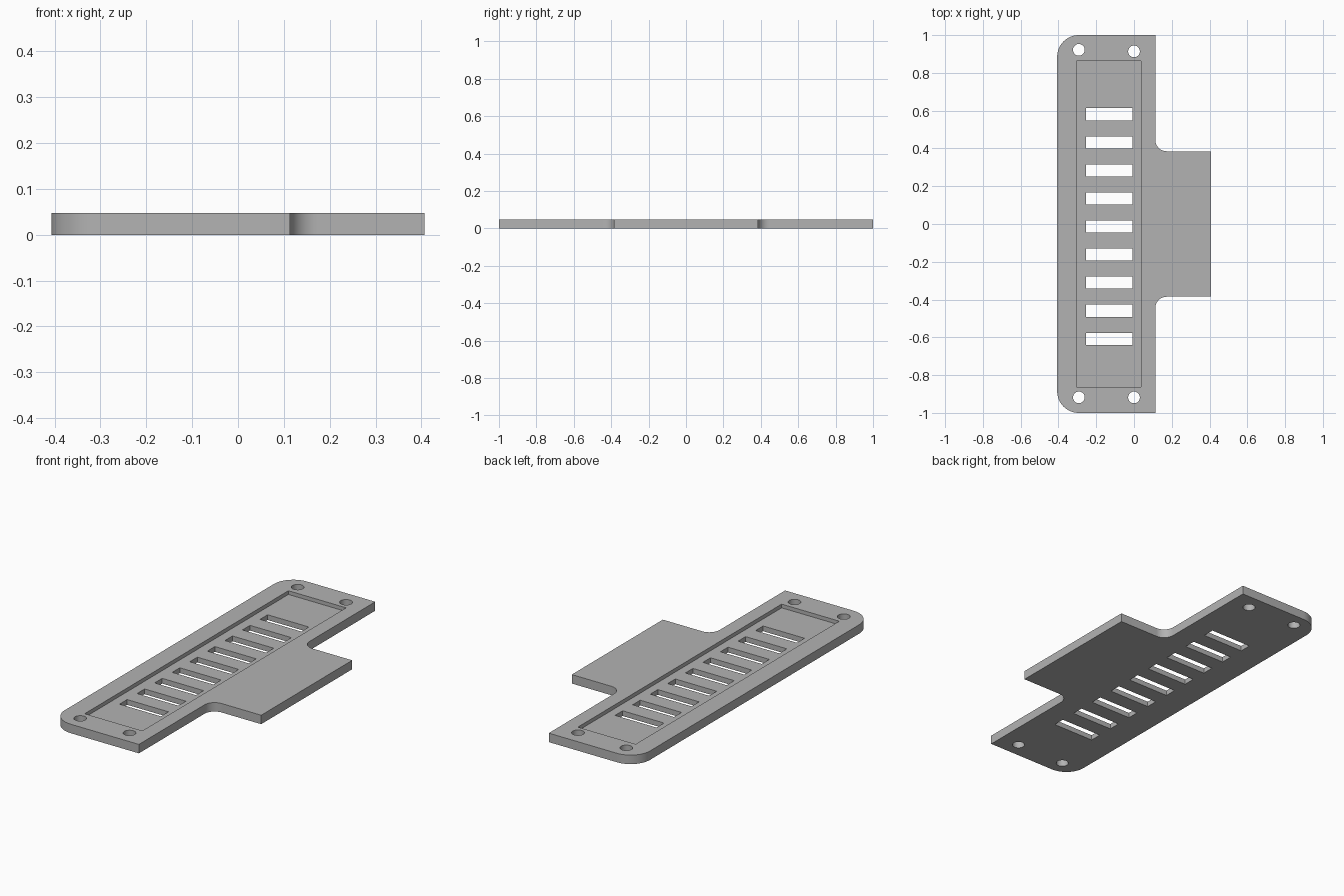
import bpy, bmesh
from math import radians, cos, sin
from mathutils import Matrix

cube = bpy.data.objects.get("Cube")
if cube:
    bpy.data.objects.remove(cube, do_unlink=True)

T = 0.048            # plate thickness
FLOOR = 0.028        # height of the recess floor
HALF_X, STEM_X, TAB_Y = 0.407, 0.113, 0.385
CORNER, FILLET = 0.115, 0.06

grey = bpy.data.materials.new("plain grey")
grey.use_nodes = True
colour = (0.45, 0.45, 0.45, 1)
grey.diffuse_color = colour
grey.node_tree.nodes["Principled BSDF"].inputs["Base Color"].default_value = colour


def arc(cx, cy, r, start, end, steps=12):
    angles = [radians(start + (end - start) * i / steps) for i in range(steps + 1)]
    return [(cx + r * cos(a), cy + r * sin(a)) for a in angles]


def make_object(name, bm):
    bmesh.ops.recalc_face_normals(bm, faces=bm.faces)
    mesh = bpy.data.meshes.new(name)
    bm.to_mesh(mesh)
    bm.free()
    mesh.materials.append(grey)
    obj = bpy.data.objects.new(name, mesh)
    bpy.context.collection.objects.link(obj)
    return obj


def add_box(bm, x0, x1, y0, y1, z0, z1):
    place = Matrix.Translation(((x0 + x1) / 2, (y0 + y1) / 2, (z0 + z1) / 2))
    size = Matrix.Diagonal((x1 - x0, y1 - y0, z1 - z0, 1))
    bmesh.ops.create_cube(bm, size=1, matrix=place @ size)


# Plate outline: upper half, then mirrored for the lower half
upper = [(HALF_X, TAB_Y)]
upper += arc(STEM_X + FILLET, TAB_Y + FILLET, FILLET, 270, 180)
upper += [(STEM_X, 1)]
upper += arc(CORNER - HALF_X, 1 - CORNER, CORNER, 90, 180)
outline = upper + [(x, -y) for x, y in reversed(upper)]

bm = bmesh.new()
base = bm.faces.new([bm.verts.new((x, y, 0)) for x, y in outline])
sweep = bmesh.ops.extrude_face_region(bm, geom=[base], use_keep_orig=True)
top = [v for v in sweep["geom"] if isinstance(v, bmesh.types.BMVert)]
bmesh.ops.translate(bm, verts=top, vec=(0, 0, T))
plate = make_object("vented_plate", bm)

# Shallow rectangular recess
bm = bmesh.new()
add_box(bm, -0.305, 0.037, -0.862, 0.862, FLOOR, 0.1)
recess = make_object("recess_cutter", bm)

# Row of vent slots and four screw holes
bm = bmesh.new()
for i in range(9):
    y = 0.581 - 0.1486 * i
    add_box(bm, -0.254, -0.009, y - 0.032, y + 0.032, -0.1, 0.1)
for x, y in [(-0.292, 0.922), (0, 0.914), (-0.292, -0.918), (0, -0.918)]:
    bmesh.ops.create_cone(bm, cap_ends=True, segments=32, radius1=0.031, radius2=0.031,
                          depth=0.2, matrix=Matrix.Translation((x, y, 0)))
openings = make_object("opening_cutter", bm)

# Cut the plate, then drop the cutters
bpy.context.view_layer.objects.active = plate
for cutter in (recess, openings):
    mod = plate.modifiers.new(cutter.name, "BOOLEAN")
    mod.operation = "DIFFERENCE"
    mod.solver = "EXACT"
    mod.object = cutter
    bpy.ops.object.modifier_apply(modifier=mod.name)
    bpy.data.objects.remove(cutter, do_unlink=True)

bpy.ops.object.select_all(action="DESELECT")
plate.select_set(True)
bpy.ops.object.shade_smooth_by_angle(angle=radians(30))
